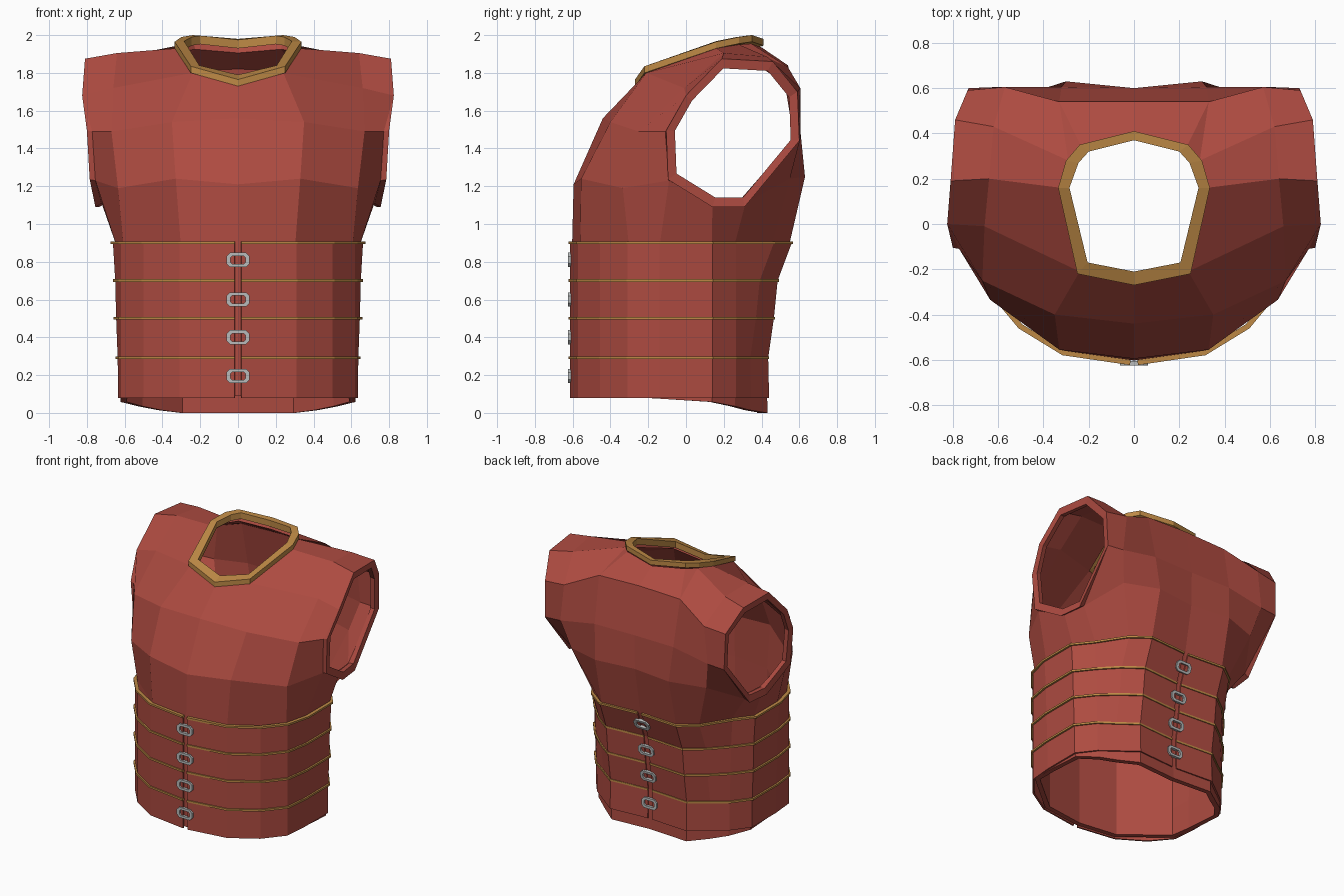
import bpy, bmesh, math
from mathutils import Vector

if "Cube" in bpy.data.objects:
    bpy.data.objects.remove(bpy.data.objects["Cube"])


def material(name, rgb):
    m = bpy.data.materials.new(name)
    m.diffuse_color = (*rgb, 1)
    m.use_nodes = True
    m.node_tree.nodes["Principled BSDF"].inputs["Base Color"].default_value = m.diffuse_color
    return m


RED = material("red leather", (0.42, 0.07, 0.052))
GOLD = material("gold trim", (0.51, 0.25, 0.06))
STEEL = material("buckle steel", (0.48, 0.50, 0.50))


def add_object(name, bm, mat, outward=False):
    bmesh.ops.recalc_face_normals(bm, faces=bm.faces[:])
    if outward:  # open shells: normals must point away from the body axis
        bm.normal_update()
        total = 0
        for f in bm.faces:
            c = f.calc_center_median()
            total += f.normal.dot(Vector((c.x, c.y, 0))) * f.calc_area()
        if total < 0:
            bmesh.ops.reverse_faces(bm, faces=bm.faces[:])
    me = bpy.data.meshes.new(name)
    bm.to_mesh(me)
    bm.free()
    me.materials.append(mat)
    ob = bpy.data.objects.new(name, me)
    bpy.context.collection.objects.link(ob)
    return ob


def mirror_and_thicken(ob, thickness, merge):
    m = ob.modifiers.new("mirror", 'MIRROR')
    m.use_mirror_merge = merge
    m.merge_threshold = 0.002
    s = ob.modifiers.new("thickness", 'SOLIDIFY')
    s.thickness = thickness
    s.offset = -1
    s.use_even_offset = not merge


def bridge(bm, a, b, closed=False):
    n = len(a)
    for i in range(n if closed else n - 1):
        j = (i + 1) % n
        bm.faces.new((a[i], a[j], b[j], b[i]))


# Waist levels: z, half width, back depth
LEVELS = [(0.08, 0.635, 0.44), (0.29, 0.637, 0.435), (0.50, 0.645, 0.465),
          (0.70, 0.65, 0.485), (0.90, 0.662, 0.56)]


def waist(w, yb, seam=0.0):
    return [(seam, -0.615), (0.31, -0.572), (0.50, -0.455), (0.62, -0.31),
            (w, -0.14), (w, 0.14), (0.85 * w, 0.265), (0.435, yb - 0.095),
            (0.31, yb), (seam, yb - 0.02)]


# ---- Body shell, right half ----
bm = bmesh.new()
V = bm.verts.new
arm_pts = [
    (0.785, -0.095, 1.235), (0.80, -0.105, 1.495), (0.825, 0.0, 1.68),
    (0.81, 0.19, 1.875), (0.79, 0.46, 1.86), (0.735, 0.59, 1.70),
    (0.73, 0.60, 1.44), (0.735, 0.31, 1.09), (0.755, 0.14, 1.09)]
arm = [V(p) for p in arm_pts]
rows = [[V(p) for p in r] for r in [
    [(0, -0.595, 1.21), (0.33, -0.555, 1.24), (0.635, -0.335, 1.19)],
    [(0, -0.44, 1.56), (0.35, -0.40, 1.54), (0.67, -0.25, 1.49)],
    [(0, -0.255, 1.745), (0.24, -0.21, 1.80), (0.66, -0.01, 1.72)],
    [(0.325, 0.16, 1.93), (0.64, 0.20, 1.905)],
    [(0.29, 0.28, 1.95), (0.62, 0.43, 1.885)],
    [(0, 0.54, 1.84), (0.33, 0.54, 1.83), (0.57, 0.605, 1.72)],
    [(0, 0.60, 1.50), (0.32, 0.605, 1.50), (0.60, 0.605, 1.45)],
    [(0, 0.595, 1.25), (0.30, 0.63, 1.25), (0.55, 0.55, 1.24)]]]
neck_side, neck_back = V((0.235, 0.345, 1.955)), V((0, 0.40, 1.935))
# Step under the armhole cuff, where the body sits slightly further in
s0, s1 = V((0.755, -0.09, 1.23)), V((0.772, -0.11, 1.49))
s8, s7 = V((0.722, 0.14, 1.11)), V((0.70, 0.315, 1.11))
edge = [s0, s1] + arm[2:7] + [s7]
for j in range(7):  # chest, shoulder and back, up to the armhole edge
    a, b = rows[j] + [edge[j]], rows[j + 1] + [edge[j + 1]]
    n = min(len(a), len(b))
    bridge(bm, a[-n:], b[-n:])
bm.faces.new((rows[4][0], rows[5][1], neck_side))
bm.faces.new((neck_side, rows[5][1], rows[5][0], neck_back))
bridge(bm, [arm[1], arm[0], arm[8], arm[7]], [s1, s0, s8, s7])
bm.faces.new((arm[1], arm[2], s1))
bm.faces.new((arm[6], arm[7], s7))
# Flat lip around the armhole
lip = [V((x - 0.006, 0.25 + (y - 0.25) * 0.87, 1.48 + (z - 1.48) * 0.87))
       for x, y, z in arm_pts]
bridge(bm, arm, lip, True)
# Sides and waist down to the sloping hem
ring = rows[0] + [s0, s8, s7] + rows[7][::-1]
hem = [0.09, 0.09, 0.085, 0.075, 0.058, 0.035, 0.015, 0.0, 0.0]
for z, w, yb in LEVELS[::-1]:
    pts = waist(w, yb)
    del pts[2]
    low = [V((x * 0.98, y * 0.98, z if z > 0.1 else hem[i]))
           for i, (x, y) in enumerate(pts)]
    bridge(bm, ring, low)
    ring = low
body = add_object("body_shell", bm, RED, outward=True)
mirror_and_thicken(body, 0.035, True)

# ---- Waist bands with gold top edges, split at front and back ----
for k in range(4):
    (z0, w0, b0), (z1, w1, b1) = LEVELS[k], LEVELS[k + 1]
    bm = bmesh.new()
    bridge(bm, [bm.verts.new((x, y, z0)) for x, y in waist(w0, b0, 0.018)],
           [bm.verts.new((x, y, z1)) for x, y in waist(w1, b1, 0.018)])
    band = add_object(f"waist_band_{k + 1}", bm, RED, outward=True)
    mirror_and_thicken(band, 0.012, False)

    bm = bmesh.new()
    loops = []
    for dz in (-0.006, 0.008):
        loops.append([bm.verts.new((x * 1.02 if x > 0.1 else x, y * 1.013, z1 + dz))
                      for x, y in waist(w1, b1, 0.018)])
    bridge(bm, *loops)
    trim = add_object(f"band_trim_{k + 1}", bm, GOLD, outward=True)
    mirror_and_thicken(trim, 0.024, False)


# ---- Buckles: chamfered rectangular frames ----
def chamfered(hw, hh, c):
    q = [(hw, hh - c), (hw - c, hh)]
    return (q + [(-x, z) for x, z in q[::-1]] + [(-x, -z) for x, z in q]
            + [(x, -z) for x, z in q[::-1]])


def buckle(name, y, z, tilt):
    bm = bmesh.new()
    loops = []
    for pts, d in ((chamfered(0.062, 0.038, 0.02), -0.01),
                   (chamfered(0.062, 0.038, 0.02), 0.01),
                   (chamfered(0.041, 0.021, 0.01), 0.01),
                   (chamfered(0.041, 0.021, 0.01), -0.01)):
        loops.append([bm.verts.new((px, d, pz)) for px, pz in pts])
    for i in range(4):
        bridge(bm, loops[i], loops[(i + 1) % 4], True)
    ob = add_object(name, bm, STEEL)
    ob.location = (0, y, z)
    ob.rotation_euler.x = tilt


for k, z in enumerate((0.195, 0.40, 0.60, 0.81)):
    (z0, _, b0), (z1, _, b1) = LEVELS[k], LEVELS[k + 1]
    t = (z - z0) / (z1 - z0)
    buckle(f"front_buckle_{k + 1}", -0.614, z, 0)
    buckle(f"back_buckle_{k + 1}", b0 + (b1 - b0) * t - 0.016, z,
           -math.atan2(b1 - b0, z1 - z0))

# ---- Gold collar ----
outer = [(0, -0.27, 1.765), (0.25, -0.22, 1.835), (0.335, 0.16, 1.965),
         (0.30, 0.28, 1.99), (0.24, 0.35, 2.0), (0, 0.41, 1.98)]
inner = [(0, -0.21, 1.79), (0.205, -0.17, 1.84), (0.285, 0.16, 1.968),
         (0.245, 0.27, 1.99), (0.20, 0.32, 1.997), (0, 0.37, 1.975)]
bm = bmesh.new()
loops = []
for half, dz in ((outer, -0.035), (outer, 0), (inner, 0), (inner, -0.045)):
    full = half + [(-x, y, z) for x, y, z in half[-2:0:-1]]
    loops.append([bm.verts.new((x, y, z + dz)) for x, y, z in full])
for i in range(4):
    bridge(bm, loops[i], loops[(i + 1) % 4], True)
add_object("collar", bm, GOLD)
